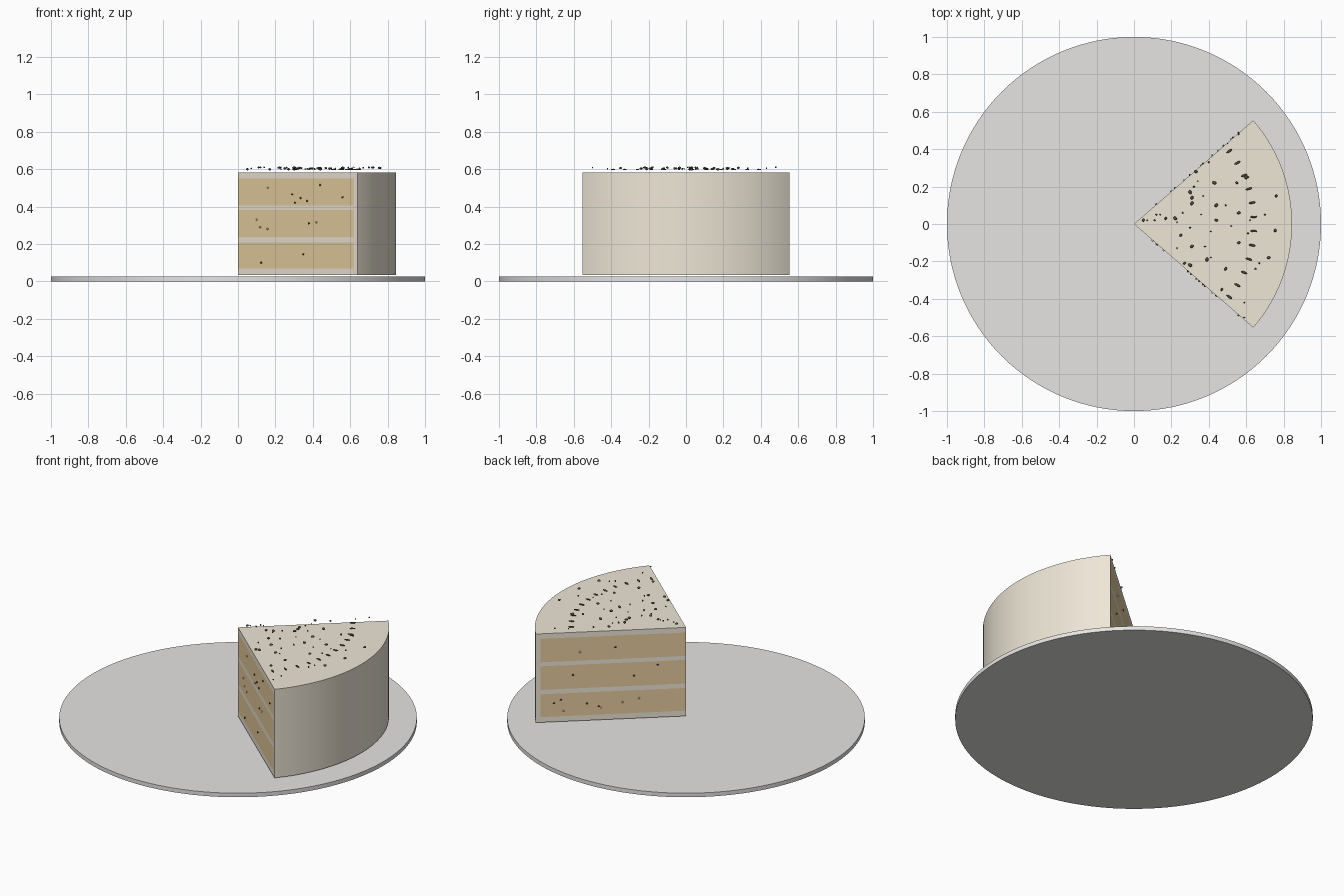
import bpy, bmesh, math, random
from mathutils import Matrix, Vector

if "Cube" in bpy.data.objects:
    bpy.data.objects.remove(bpy.data.objects["Cube"])

random.seed(4)
HALF = math.radians(41)      # half angle of the slice
R, R_IN = 0.845, 0.817       # outer frosting and sponge radius


def mat(name, rgb):
    m = bpy.data.materials.new(name)
    m.diffuse_color = (*rgb, 1)
    m.use_nodes = True
    m.node_tree.nodes["Principled BSDF"].inputs["Base Color"].default_value = m.diffuse_color
    return m


cream = mat("cream", (0.86, 0.80, 0.68))
sponge = mat("sponge", (0.80, 0.61, 0.34))
dark = mat("chocolate", (0.10, 0.07, 0.05))
china = mat("china", (0.80, 0.78, 0.77))


def finish(name, bm, material):
    bmesh.ops.recalc_face_normals(bm, faces=bm.faces)
    me = bpy.data.meshes.new(name)
    bm.to_mesh(me)
    bm.free()
    me.materials.append(material)
    ob = bpy.data.objects.new(name, me)
    bpy.context.collection.objects.link(ob)
    bpy.ops.object.select_all(action='DESELECT')
    ob.select_set(True)
    bpy.context.view_layer.objects.active = ob
    bpy.ops.object.shade_smooth_by_angle(angle=math.radians(30))
    return ob


def arc(r, n=48):
    return [(r * math.cos(a), r * math.sin(a))
            for a in (-HALF + 2 * HALF * i / n for i in range(n + 1))]


def prism(name, outline, z0, z1, material):
    bm = bmesh.new()
    f = bm.faces.new([bm.verts.new((x, y, z0)) for x, y in outline])
    top = bmesh.ops.extrude_face_region(bm, geom=[f], use_keep_orig=True)["geom"]
    bmesh.ops.translate(bm, vec=(0, 0, z1 - z0),
                        verts=[v for v in top if isinstance(v, bmesh.types.BMVert)])
    return finish(name, bm, material)


def bits(name, items, material):
    """Small ellipsoids: (position, half sizes, turn about z)."""
    bm = bmesh.new()
    for pos, size, turn in items:
        m = (Matrix.Translation(pos) @ Matrix.Rotation(turn, 4, 'Z')
             @ Matrix.Diagonal((*size, 1)))
        bmesh.ops.create_icosphere(bm, subdivisions=2, radius=1, matrix=m)
    finish(name, bm, material)


# Plate
bm = bmesh.new()
bmesh.ops.create_cone(bm, cap_ends=True, segments=128, radius1=1, radius2=1,
                      depth=0.025, matrix=Matrix.Translation((0, 0, 0.0125)))
finish("plate", bm, china)

# Slice: alternating cream and sponge wedges, outer frosting wall, top frosting
wedge = [(0, 0)] + arc(R_IN)
levels = [0.035, 0.068, 0.208, 0.236, 0.381, 0.406, 0.55]
for i in range(6):
    kind, material = (("sponge_layer", sponge) if i % 2 else ("cream_layer", cream))
    prism(f"{kind}_{i // 2 + 1}", wedge, levels[i], levels[i + 1], material)
prism("side_frosting", arc(R) + arc(R_IN)[::-1], 0.035, 0.55, cream)
prism("top_frosting", [(0, 0)] + arc(R), 0.55, 0.582, cream)

# Row of chocolate grains around the top
row = []
for i in range(12):
    a = math.radians(-37.4 + 6.8 * i)
    row.append(((0.642 * math.cos(a), 0.642 * math.sin(a), 0.598),
                (0.018, 0.006, 0.004), a * 0.9))
bits("grain_row", row, dark)

# Scattered chocolate shavings above the top
large = [(.05, .02), (.17, .03), (.22, .03), (.25, -.06), (.27, -.21), (.30, -.22),
         (.31, .11), (.33, .28), (.30, .17), (.31, -.12), (.44, .02), (.44, .10),
         (.43, .22), (.39, -.19), (.56, .06), (.56, -.10), (.47, -.35), (.49, -.24),
         (.60, .25), (.76, .15), (.755, -.035), (.72, -.18), (.55, .22), (.31, .14)]
small = [(.07, .02), (.11, .02), (.12, .05), (.14, .05), (.23, .01), (.30, -.02),
         (.23, -.13), (.32, .20), (.36, .05), (.37, .15), (.40, .33), (.41, -.18),
         (.38, -.12), (.41, -.04), (.50, .43), (.56, .48), (.52, -.01), (.49, .10),
         (.61, -.05), (.59, -.42), (.59, -.50), (.62, .02), (.65, -.24), (.67, -.21),
         (.61, .25), (.70, .05), (.34, .23), (.26, .06)]
shavings = []
for pts, s in ((large, 0.010), (small, 0.005)):
    for x, y in pts:
        k = s * random.uniform(0.8, 1.15)
        shavings.append(((x, y, random.uniform(0.598, 0.61)),
                         (k, k * 0.75, min(k, 0.006)), random.uniform(0, 3.14)))
bits("chocolate_shavings", shavings, dark)

# Crumbs on both cut faces, given as (x, z)
def crumbs(name, pts, side, material):
    out = Vector((-math.sin(HALF), side * math.cos(HALF), 0))
    items = []
    for x, z in pts:
        p = Vector((x, side * x * math.tan(HALF), z)) + out * 0.002
        items.append((p, (0.006, 0.005, 0.005), side * HALF))
    bits(name, items, material)


crumbs("front_dark_crumbs", [(.29, .465), (.44, .515), (.335, .445), (.305, .42),
       (.37, .43), (.56, .45), (.38, .31), (.35, .145), (.125, .10)], -1, dark)
crumbs("front_cream_crumbs", [(.16, .50), (.10, .33), (.12, .29), (.16, .28),
       (.42, .315)], -1, cream)
crumbs("back_dark_crumbs", [(.12, .36), (.30, .48), (.48, .32), (.53, .17),
       (.56, .15), (.37, .12), (.22, .30), (.42, .14)], 1, dark)
crumbs("back_cream_crumbs", [(.52, .10), (.36, .11), (.20, .16), (.45, .46),
       (.27, .14)], 1, cream)
